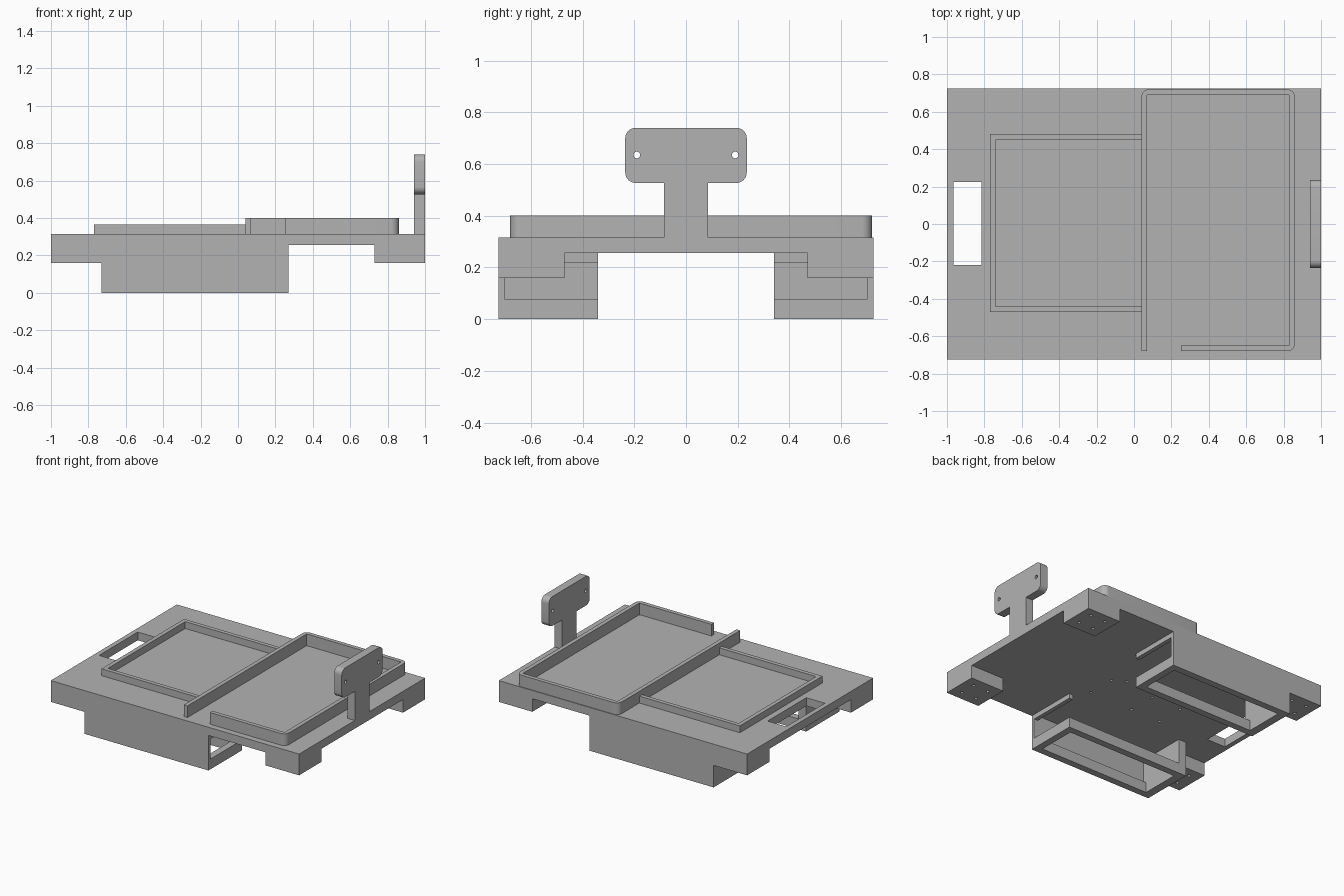
import bpy, bmesh
from math import pi, cos, sin
from mathutils import Vector, Matrix

cube = bpy.data.objects.get("Cube")
if cube:
    bpy.data.objects.remove(cube, do_unlink=True)

grey = bpy.data.materials.new("plain_grey")
grey.use_nodes = True
grey.diffuse_color = (0.45, 0.45, 0.45, 1)
grey.node_tree.nodes["Principled BSDF"].inputs["Base Color"].default_value = grey.diffuse_color


def finish(name, bm):
    bmesh.ops.recalc_face_normals(bm, faces=bm.faces)
    mesh = bpy.data.meshes.new(name)
    bm.to_mesh(mesh)
    bm.free()
    mesh.materials.append(grey)
    obj = bpy.data.objects.new(name, mesh)
    bpy.context.collection.objects.link(obj)
    return obj


def add_box(bm, x, y, z):
    size = Matrix.Diagonal((x[1] - x[0], y[1] - y[0], z[1] - z[0], 1))
    mid = Matrix.Translation((sum(x) / 2, sum(y) / 2, sum(z) / 2))
    bmesh.ops.create_cube(bm, size=1, matrix=mid @ size)


def boxes(name, *specs):
    bm = bmesh.new()
    for spec in specs:
        add_box(bm, *spec)
    return finish(name, bm)


def pins(name, spots, radius, depth, turn=Matrix()):
    bm = bmesh.new()
    for spot in spots:
        bmesh.ops.create_cone(bm, cap_ends=True, segments=16, radius1=radius, radius2=radius,
                              depth=depth, matrix=Matrix.Translation(spot) @ turn)
    return finish(name, bm)


def cut(obj, cutter):
    mod = obj.modifiers.new("cut", "BOOLEAN")
    mod.operation = "DIFFERENCE"
    mod.solver = "EXACT"
    mod.object = cutter
    cutter.hide_render = True
    bpy.context.view_layer.objects.active = obj
    bpy.ops.object.modifier_apply(modifier=mod.name)
    bpy.data.objects.remove(cutter, do_unlink=True)


def rounded(points):
    """Outline from (a, b, radius) corners; radius 0 stays sharp."""
    out = []
    for i, (a, b, r) in enumerate(points):
        p = Vector((a, b))
        if r == 0:
            out.append(p)
            continue
        u = (Vector(points[i - 1][:2]) - p).normalized() * r
        v = (Vector(points[(i + 1) % len(points)][:2]) - p).normalized() * r
        for k in range(9):
            t = k / 8 * pi / 2
            out.append(p + u + v - u * sin(t) - v * cos(t))
        out[-9:] = out[-9:][::-1] if (out[-9] - (p + u)).length > 1e-4 else out[-9:]
    return out


def prism(name, outline, place, offset):
    bm = bmesh.new()
    face = bm.faces.new([bm.verts.new(place(p)) for p in outline])
    made = bmesh.ops.extrude_face_region(bm, geom=[face])["geom"]
    bmesh.ops.translate(bm, vec=offset, verts=[v for v in made if isinstance(v, bmesh.types.BMVert)])
    return finish(name, bm)


def smooth(obj):
    bpy.ops.object.select_all(action="DESELECT")
    obj.select_set(True)
    bpy.context.view_layer.objects.active = obj
    bpy.ops.object.shade_smooth_by_angle()


TOP, UNDER = 0.315, 0.255
EDGE = 0.725

# Base plate with a slot and blind screw holes underneath
plate = boxes("base_plate", ((-1, 1), (-EDGE, EDGE), (UNDER, TOP)))
cut(plate, boxes("slot_cutter", ((-0.965, -0.815), (-0.22, 0.225), (0.2, 0.4))))
spots = [(x, y, UNDER) for x in (0.17, -0.18, -0.42) for y in (-0.24, -0.03)]
spots += [(x, 0.02, UNDER) for x in (0.08, -0.07, -0.28)]
cut(plate, pins("screw_cutter", spots, 0.01, 0.06))

for side, sy in (("left", 1), ("right", -1)):
    def span(a, b):
        return tuple(sorted((a * sy, b * sy)))

    # Corner feet with four screw holes each
    for end, sx in (("near", 1), ("far", -1)):
        foot = boxes(f"foot_{side}_{end}",
                     (tuple(sorted((0.73 * sx, sx))), span(0.47, EDGE), (0.16, UNDER)))
        holes = [(0.865 * sx + dx, 0.6 * sy + dy, 0.16) for dx in (-0.06, 0.06) for dy in (-0.06, 0.06)]
        cut(foot, pins("foot_cutter", holes, 0.011, 0.1))

    # Hanging side box, open to the inside and at one end
    boxes(f"side_box_{side}",
          ((-0.73, 0.27), span(0.70, EDGE), (0, UNDER)),
          ((-0.73, -0.67), span(0.34, 0.70), (0, UNDER)),
          ((0.24, 0.27), span(0.34, 0.70), (0.22, UNDER)))
    rim = boxes(f"box_rim_{side}", ((-0.67, 0.27), span(0.34, 0.70), (0, 0.075)))
    cut(rim, boxes("rim_cutter", ((-0.68, 0.22), span(0.39, 0.675), (-0.1, 0.2))))

# Tall tray wall with a gap at the front
R = 0.04
tall = rounded([(0.04, -0.68, 0), (0.04, 0.72, R), (0.86, 0.72, R), (0.86, -0.68, R),
                (0.25, -0.68, 0), (0.25, -0.65, 0), (0.83, -0.65, 0), (0.83, 0.69, 0),
                (0.07, 0.69, 0), (0.07, -0.68, 0)])
smooth(prism("tall_tray_wall", tall, lambda p: (p.x, p.y, TOP), (0, 0, 0.085)))

# Low tray wall, three sides
boxes("low_tray_wall",
      ((-0.77, -0.74), (-0.47, 0.48), (TOP, 0.365)),
      ((-0.74, 0.04), (-0.47, -0.44), (TOP, 0.365)),
      ((-0.74, 0.04), (0.45, 0.48), (TOP, 0.365)))

# Upright bracket with a rounded head and two screw holes
S, W, B, H = 0.085, 0.235, 0.527, 0.74
head = rounded([(-S, TOP, 0), (-S, B, 0), (-W, B, R), (-W, H, R),
                (W, H, R), (W, B, R), (S, B, 0), (S, TOP, 0)])
bracket = prism("upright_bracket", head, lambda p: (0.94, p.x, p.y), (0.06, 0, 0))
cut(bracket, pins("bracket_cutter", [(0.97, y, 0.635) for y in (-0.19, 0.19)], 0.013, 0.2,
                  Matrix.Rotation(pi / 2, 4, "Y")))
smooth(bracket)
